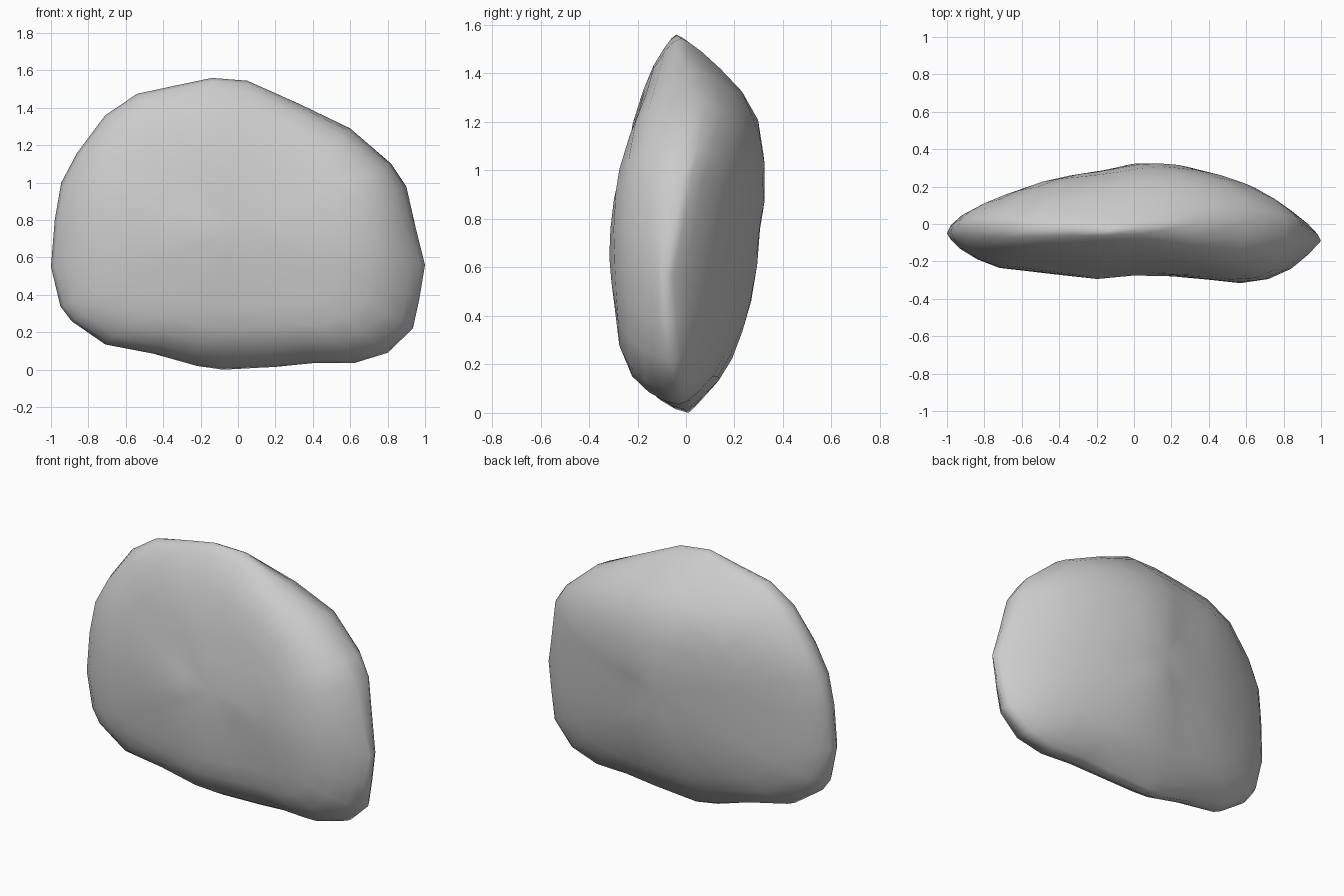
import bpy, bmesh, math

if "Cube" in bpy.data.objects:
    bpy.data.objects.remove(bpy.data.objects["Cube"])

# Front outline: x, z and depth of the rim
RIM = [(-1, .55, -.05), (-.98, .8, -.04), (-.945, 1.0, -.02), (-.86, 1.16, -.01),
       (-.71, 1.36, -.02), (-.54, 1.475, -.03), (-.33, 1.52, -.03), (-.14, 1.56, -.04),
       (.05, 1.545, -.02), (.33, 1.42, .0), (.6, 1.29, .01), (.82, 1.1, .0),
       (.9, .98, -.01), (.95, .76, -.05), (1, .56, -.09), (.97, .38, -.08),
       (.935, .22, -.06), (.8, .09, -.04), (.62, .035, -.03), (.4, .035, -.02),
       (.2, .015, -.01), (-.08, 0, .01), (-.22, .02, .0), (-.45, .085, -.02),
       (-.71, .135, -.06), (-.89, .26, -.07), (-.95, .34, -.06)]

# Depth profiles of front and back, along x and along z
FRONT_X = [(-1, .1), (-.95, .16), (-.75, .245), (-.5, .26), (-.2, .3), (0, .28),
           (.2, .28), (.4, .3), (.6, .33), (.75, .3), (.88, .245), (1, .12)]
FRONT_Z = [(0, .1), (.07, .19), (.14, .25), (.22, .28), (.5, .315), (.7, .33),
           (.9, .31), (1.2, .245), (1.4, .18), (1.56, .09)]
BACK_X = [(-1, .03), (-.95, .08), (-.8, .125), (-.43, .25), (-.2, .285), (0, .33),
          (.12, .335), (.3, .31), (.61, .22), (.8, .125), (.95, .02), (1, -.05)]
BACK_Z = [(0, .04), (.16, .175), (.44, .265), (.7, .305), (.97, .33), (1.2, .305),
          (1.28, .275), (1.5, .08), (1.56, .0)]
RINGS = [.2, .4, .57, .72, .84, .93, .98]
CX, CZ = 0, .76


def sample(profile, t):
    for (a, va), (b, vb) in zip(profile, profile[1:]):
        if t <= b:
            return va + (vb - va) * max(0, (t - a) / (b - a))
    return profile[-1][1]


def depth(x, z, r, rim_y, side):
    px, pz = (FRONT_X, FRONT_Z) if side < 0 else (BACK_X, BACK_Z)
    y = side * sample(px, x) * sample(pz, z) / .33
    if side < 0:  # shallow chip in the front face
        y += .02 * math.exp(-((x + .2) ** 2 + (z - .93) ** 2) / .012)
    return rim_y + (y - rim_y) * math.sqrt(1 - r ** 10)


# Boulder: two domed faces sharing one rim
bm = bmesh.new()
n = len(RIM)
rim = [bm.verts.new((x, y, z)) for x, z, y in RIM]
for side in (-1, 1):
    loops = []
    for r in RINGS:
        loop = []
        for x, z, y in RIM:
            px, pz = CX + (x - CX) * r, CZ + (z - CZ) * r
            loop.append(bm.verts.new((px, depth(px, pz, r, y, side), pz)))
        loops.append(loop)
    loops.append(rim)
    centre = bm.verts.new((CX, depth(CX, CZ, 0, 0, side), CZ))
    for i in range(n):
        j = (i + 1) % n
        bm.faces.new((centre, loops[0][i], loops[0][j]))
        for a, b in zip(loops, loops[1:]):
            bm.faces.new((a[i], b[i], b[j], a[j]))

# Soften the creases of the two faces, keeping the rim
inner = [v for v in bm.verts if v not in set(rim)]
bmesh.ops.smooth_vert(bm, verts=inner, factor=.3, use_axis_y=True)
bmesh.ops.recalc_face_normals(bm, faces=bm.faces)
mesh = bpy.data.meshes.new("boulder")
bm.to_mesh(mesh)
bm.free()
mesh.shade_smooth()
bpy.context.collection.objects.link(bpy.data.objects.new("boulder", mesh))
